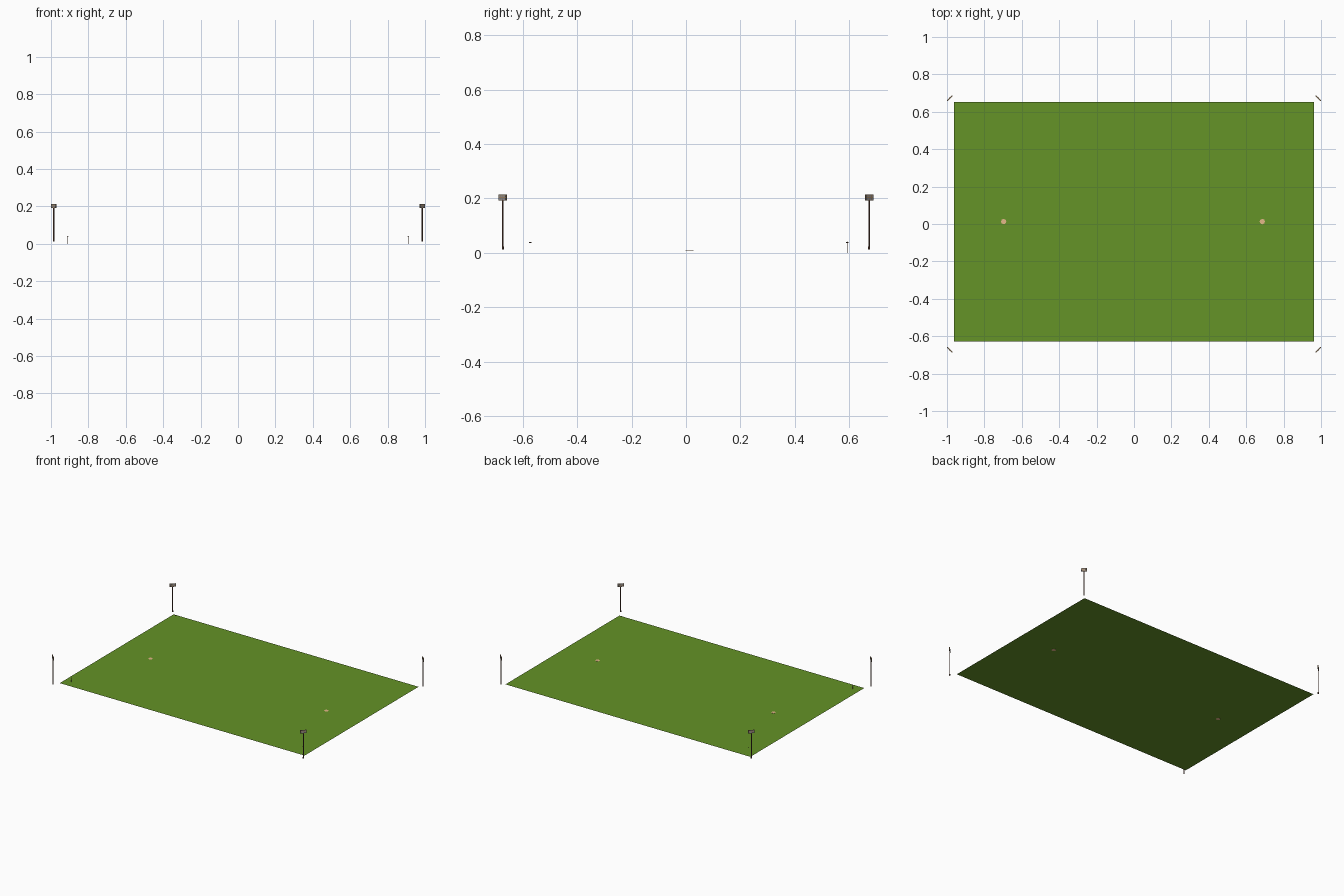
import bpy, math
from mathutils import Matrix, Vector

if "Cube" in bpy.data.objects:
    bpy.data.objects.remove(bpy.data.objects["Cube"])


def mat(name, rgb):
    m = bpy.data.materials.new(name)
    m.diffuse_color = (*rgb, 1)
    m.use_nodes = True
    m.node_tree.nodes["Principled BSDF"].inputs["Base Color"].default_value = m.diffuse_color
    return m


GRASS = mat("grass green", (0.128, 0.292, 0.020))
CLAY = mat("clay tan", (0.78, 0.48, 0.25))
POLE = mat("reddish brown metal", (0.17, 0.085, 0.055))
FRAME = mat("brown frame", (0.36, 0.24, 0.13))
LAMP = mat("grey lamp", (0.30, 0.30, 0.33))
FLAG = mat("brown flag", (0.22, 0.13, 0.08))


def finish(name, material, matrix=None):
    o = bpy.context.object
    o.name = name
    if matrix:
        o.matrix_world = matrix @ o.matrix_basis
    o.data.materials.append(material)
    return o


def box(name, loc, size, material, matrix=None):
    bpy.ops.mesh.primitive_cube_add(size=1, location=loc)
    bpy.context.object.scale = size
    return finish(name, material, matrix)


def rod(name, loc, radius, height, material, sides=8, matrix=None):
    bpy.ops.mesh.primitive_cylinder_add(vertices=sides, radius=radius, depth=height, location=loc)
    return finish(name, material, matrix)


# grass sheet
Z = 0.0095
bpy.ops.mesh.primitive_plane_add(size=1, location=(0.0005, 0.012, Z))
bpy.context.object.scale = (1.926, 1.28, 1)
finish("field", GRASS)

# small clay spots, showing on both sides of the sheet
for side, x in (("left", -0.697), ("right", 0.686)):
    rod(f"{side}_clay_spot", (x, 0.013, Z), 0.0145, 0.0012, CLAY, 8)

# corner floodlights and flags, turned toward the centre
for sx in (-1, 1):
    for sy in (-1, 1):
        tag = ("right" if sx > 0 else "left") + ("_back" if sy > 0 else "_front")
        # local -y points inward
        turn = Matrix.Rotation(math.atan2(sy, sx) - math.pi / 2, 4, 'Z')
        m = Matrix.Translation(Vector((sx * 0.985, sy * 0.673, 0))) @ turn
        rod(tag + "_light_pole", (0, 0, 0.104), 0.003, 0.184, POLE, 8, m)
        rod(tag + "_light_base", (0, 0, 0.018), 0.0038, 0.012, POLE, 8, m)
        box(tag + "_light_frame", (0, 0, 0.203), (0.040, 0.005, 0.022), FRAME, m)
        # two rows of lamps on the inner and outer faces
        for i in range(4):
            for j in range(2):
                box(f"{tag}_lamp_{i}_{j}", (-0.0145 + i * 0.0097, 0, 0.198 + j * 0.010),
                    (0.0062, 0.0065, 0.0062), LAMP, m)
        # thin corner flags
        f = Matrix.Translation(Vector((sx * 0.91, 0.01 + sy * 0.583, 0))) @ turn
        rod(tag + "_flag_pole", (0, 0, 0.021), 0.0004, 0.042, FLAG, 6, f)
        box(tag + "_flag", (0.003, 0, 0.038), (0.006, 0.0004, 0.005), FLAG, f)
